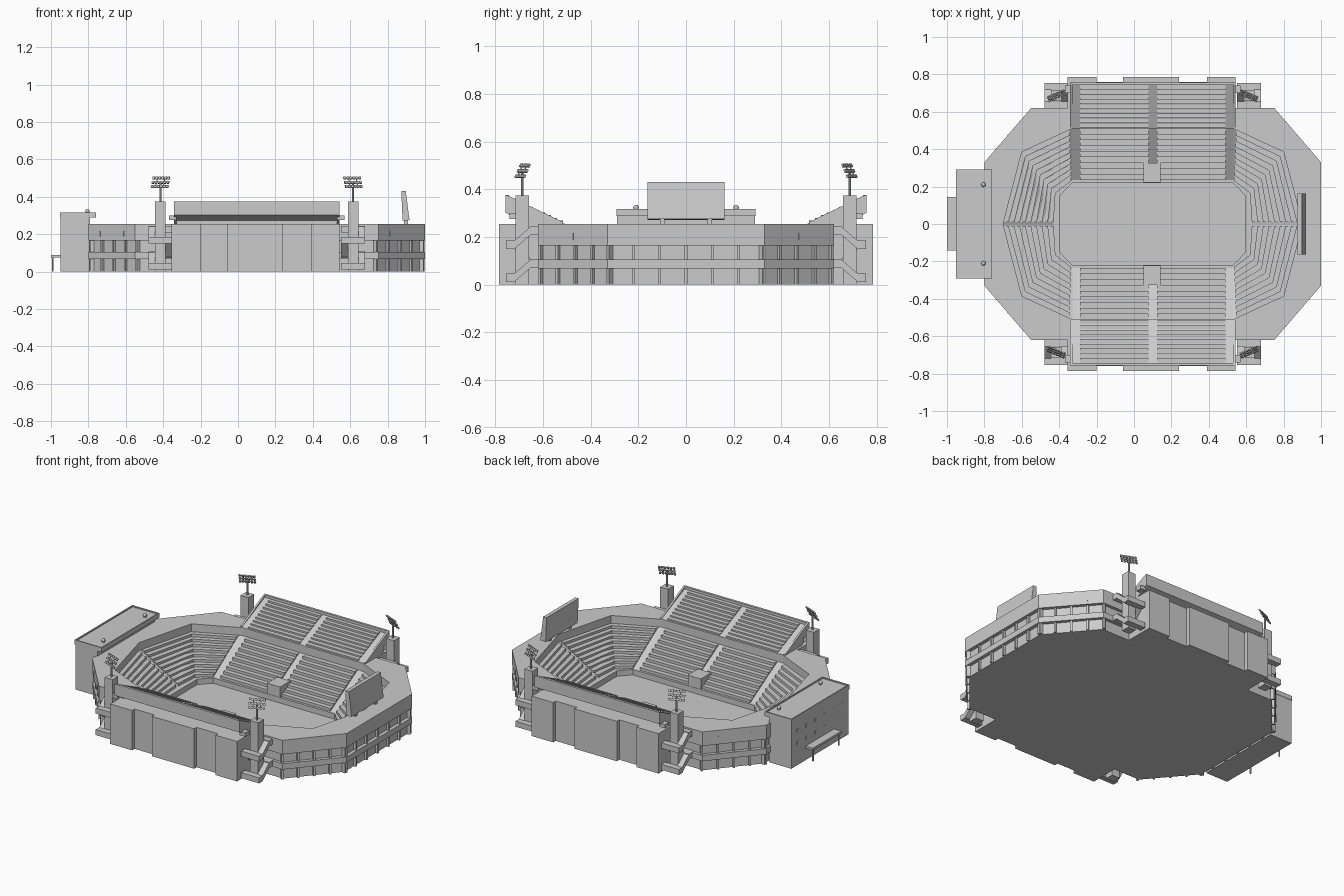
import bpy, bmesh, math
from mathutils import Matrix, Vector

if "Cube" in bpy.data.objects:
    bpy.data.objects.remove(bpy.data.objects["Cube"])

CX = 0.1  # the bowl is symmetric about x = 0.1


def finish(name, bm):
    bmesh.ops.recalc_face_normals(bm, faces=bm.faces[:])
    me = bpy.data.meshes.new(name)
    bm.to_mesh(me)
    bm.free()
    ob = bpy.data.objects.new(name, me)
    bpy.context.collection.objects.link(ob)
    return ob


def box(bm, x, y, z, m=Matrix()):
    c = Vector(((x[0] + x[1]) / 2, (y[0] + y[1]) / 2, (z[0] + z[1]) / 2))
    s = (abs(x[1] - x[0]), abs(y[1] - y[0]), abs(z[1] - z[0]), 1)
    bmesh.ops.create_cube(bm, size=1, matrix=m @ Matrix.Translation(c) @ Matrix.Diagonal(s))


def bridge(bm, a, b):
    """Closed solid between two matching outlines of 3D points."""
    r = [[bm.verts.new(p) for p in o] for o in (a, b)]
    bm.faces.new(r[0])
    bm.faces.new(r[1][::-1])
    for i in range(len(a)):
        j = (i + 1) % len(a)
        bm.faces.new((r[0][i], r[1][i], r[1][j], r[0][j]))


def prism(bm, prof, a, b, axis='x'):
    """Extrude an (h, z) profile along x or y."""
    put = (lambda h, z, t: (t, h, z)) if axis == 'x' else (lambda h, z, t: (h, t, z))
    bridge(bm, *[[put(h, z, t) for h, z in prof] for t in (a, b)])


def cyl(bm, x, y, z0, z1, r, n=10):
    bmesh.ops.create_cone(bm, cap_ends=True, segments=n, radius1=r, radius2=r, depth=z1 - z0,
                          matrix=Matrix.Translation((x, y, (z0 + z1) / 2)))


# Lower bowl slope, deck and banded facade: one loft of quarter outlines
FIELD = [(.43, .22), (.46, .19), (.495, .15), (.495, 0)]
FIRST = [(.43, .235), (.48, .20), (.52, .165), (.53, 0)]
LAST = [(.43, .51), (.57, .445), (.70, .385), (.80, 0)]
OUTER = [(.43, .62), (.65, .62), (.90, .33), (.90, 0)]
INSET = [(.43, .60), (.64, .60), (.877, .32), (.877, 0)]
ROWS, Z0, Z1 = 9, .045, .205
rings = [(FIELD, .01), (FIELD, .045), (FIRST, Z0), (LAST, Z1), (LAST, .255), (OUTER, .255),
         (OUTER, .165), (INSET, .165), (INSET, .105), (OUTER, .105), (OUTER, .068),
         (INSET, .068), (INSET, 0)]
bm = bmesh.new()
loops = []
for q, z in rings:
    half = q + [(u, -v) for u, v in q[-2::-1]]
    full = half + [(-u, v) for u, v in half[::-1]]
    loops.append([bm.verts.new((CX + u, v, z)) for u, v in full])
for a, b in zip(loops, loops[1:]):
    for i in range(len(a)):
        j = (i + 1) % len(a)
        bm.faces.new((a[i], a[j], b[j], b[i]))
bm.faces.new(loops[0])
bm.faces.new(loops[-1])
finish("seating_bowl", bm)

# Bench rows of the lower bowl, stepped wedges between sloped aisles
bm = bmesh.new()
F, L = [[Vector(p) for p in q] for q in (FIRST, LAST)]
panels = [((Vector((.022, .235)), Vector((.022, .51))), (Vector((.39, .235)), Vector((.39, .51)))),
          ((F[0], L[0]), (F[2], L[2])), ((F[2], L[2]), (F[3], L[3]))]
for k, (p, q) in enumerate(panels):
    for i in range(ROWS):
        t0, t1 = i / ROWS, (i + 1) / ROWS
        za, zb = Z0 + (Z1 - Z0) * t0, Z0 + (Z1 - Z0) * t1
        a0, a1, b0, b1 = (e[0].lerp(e[1], t) for e in (p, q) for t in (t0, t1))
        if k == 1:
            a0, a1 = a0.lerp(b0, .06), a1.lerp(b1, .06)
        if k == 2:
            b0, b1 = (w + Vector((0, .012)) for w in (b0, b1))
        for sx in (1, -1):
            for sy in (1, -1):
                bridge(bm, *[[(CX + sx * w.x, sy * w.y, z) for w, z in ((c, za), (c, zb), (d, zb))]
                             for c, d in ((a0, a1), (b0, b1))])
finish("lower_bench_rows", bm)

# Facade piers and slit windows along the octagon sides
piers, slits = bmesh.new(), bmesh.new()
edges = [((.90, -.33), (.90, .33), 6)]
edges += [((.90, s * .33), (.65, s * .62), 4) for s in (1, -1)]
for sx in (1, -1):
    for p, q, n in edges:
        a, b = Vector((CX + sx * p[0], p[1], 0)), Vector((CX + sx * q[0], q[1], 0))
        d = b - a
        nrm = Vector((d.y, -d.x, 0)).normalized()
        if nrm.dot(a - Vector((CX, 0, 0))) < 0:
            nrm = -nrm
        ang = math.atan2(nrm.y, nrm.x)
        for i in range(n + 1):
            m = Matrix.Translation(a + d * i / n) @ Matrix.Rotation(ang, 4, 'Z')
            for z in ((0, .07), (.104, .166)):
                box(piers, (-.03, -.008), (-.006, .006), z, m)
            if 0 < i < n and n == 4:
                box(slits, (-.004, .0015), (-.003, .003), (.187, .217), m)
finish("facade_piers", piers)
finish("facade_slit_windows", slits)

# Long sides: wall blocks, upper stands with bench rows, tunnels
wall, stand, bench, tunnel = (bmesh.new() for _ in range(4))
UP = 9
for s in (1, -1):
    box(wall, (CX - .455, CX + .443), (s * .56, s * .76), (0, .255))
    for x in ((-.355, -.2), (-.06, .24), (.39, .543)):
        box(wall, x, (s * .75, s * .785), (0, .255))
    prof = [(.51, .2), (.51, .257), (.742, .36), (.742, .376), (.757, .376), (.757, .302),
            (.67, .272), (.67, .25), (.55, .2)]
    prism(stand, [(s * h, z) for h, z in prof], CX - .43, CX + .43)
    for i in range(UP):
        y0, y1 = .515 + .227 * i / UP, .515 + .227 * (i + 1) / UP
        z0, z1 = .257 + .103 * i / UP, .257 + .103 * (i + 1) / UP
        for e in (1, -1):
            prism(bench, [(s * y0, z0), (s * y0, z1), (s * y1, z1)], CX + e * .022, CX + e * .39)
    # sloped end parapets and brackets under the rear overhang
    for e in (1, -1):
        par = [(.515, .25), (.515, .262), (.742, .372), (.757, .376), (.757, .302), (.67, .25)]
        prism(stand, [(s * h, z) for h, z in par], CX + e * .43, CX + e * .442)
        box(stand, (CX + e * .43, CX + e * .47), (s * .70, s * .74), (.275, .30))
    box(tunnel, (.05, .143), (s * .222, s * .325), (.01, .112))
finish("side_walls", wall)
finish("upper_stands", stand)
finish("upper_bench_rows", bench)
finish("player_tunnels", tunnel)

# Corner towers: pillar, switchback ramps, floodlights
pillar, ramp, lamp = bmesh.new(), bmesh.new(), bmesh.new()
for sx in (1, -1):
    for sy in (1, -1):
        def X(*u): return tuple(CX + sx * k for k in u)
        def Y(*v): return tuple(sy * k for k in v)
        box(pillar, X(.487, .543), Y(.658, .715), (0, .375))
        for z in (.012, .15):
            h = .035
            box(ramp, X(.45, .578), Y(.715, .755), (z, z + h))
            box(ramp, X(.45, .578), Y(.60, .655), (z + .06, z + .06 + h))
            for ua, ub, za, zb in ((.543, .578, z, z + .06), (.45, .487, z + .138, z + .06)):
                if za > .2:
                    continue
                pr = [(.72, za), (.72, za + h), (.65, zb + h), (.65, zb)]
                prism(ramp, [(sy * v, w) for v, w in pr], *X(ua, ub))
        cx, cy = CX + sx * .515, sy * .687
        cyl(pillar, cx, cy, .37, .47, .006)
        m = (Matrix.Translation((cx, cy, .478)) @ Matrix.Rotation(-sx * sy * math.radians(23), 4, 'Z')
             @ Matrix.Rotation(sy * math.radians(25), 4, 'X'))
        for r in range(3):
            z = (r - 1) * .025
            box(lamp, (-.05, .05), (-.002, .002), (z - .002, z + .002), m)
            for c in range(6):
                x = (c - 2.5) * .0175
                box(lamp, (x - .006, x + .006), (-sy * .006, sy * .002), (z - .007, z + .007), m)
        for x in (-.022, .022):
            box(lamp, (x - .002, x + .002), (-.002, .002), (-.032, .032), m)
finish("tower_pillars", pillar)
finish("tower_ramps", ramp)
finish("floodlights", lamp)

# Scoreboard on the right end of the deck
bm = bmesh.new()
prism(bm, [(.88, .272), (.917, .275), (.897, .43), (.873, .43)], -.162, .162, 'y')
for y in (-.1, .1):
    box(bm, (.888, .91), (y - .01, y + .01), (.25, .28))
finish("scoreboard", bm)

# Entrance building on the left end
bm = bmesh.new()
box(bm, (-.948, -.79), (-.29, .29), (0, .295))
box(bm, (-.952, -.76), (-.292, .292), (.288, .31))
for x in ((-.952, -.944), (-.768, -.76)):
    box(bm, x, (-.292, .292), (.3, .317))
for y in ((-.292, -.284), (.284, .292)):
    box(bm, (-.952, -.76), y, (.3, .317))
finish("entrance_building", bm)
bm = bmesh.new()
for z in (.14, .22):
    for i in range(6):
        y = -.225 + .09 * i
        box(bm, (-.95, -.94), (y - .01, y + .01), (z - .01, z + .01))
finish("entrance_windows", bm)
bm = bmesh.new()
for y in (-.21, .21):
    cyl(bm, -.805, y, .3, .322, .008)
    bmesh.ops.create_uvsphere(bm, u_segments=12, v_segments=8, radius=.012,
                              matrix=Matrix.Translation((-.805, y, .323)))
finish("roof_vents", bm)
bm = bmesh.new()
box(bm, (-1, -.94), (-.142, .145), (.076, .09))
for y in (-.13, .13):
    cyl(bm, -.99, y, 0, .08, .005)
finish("entrance_canopy", bm)
